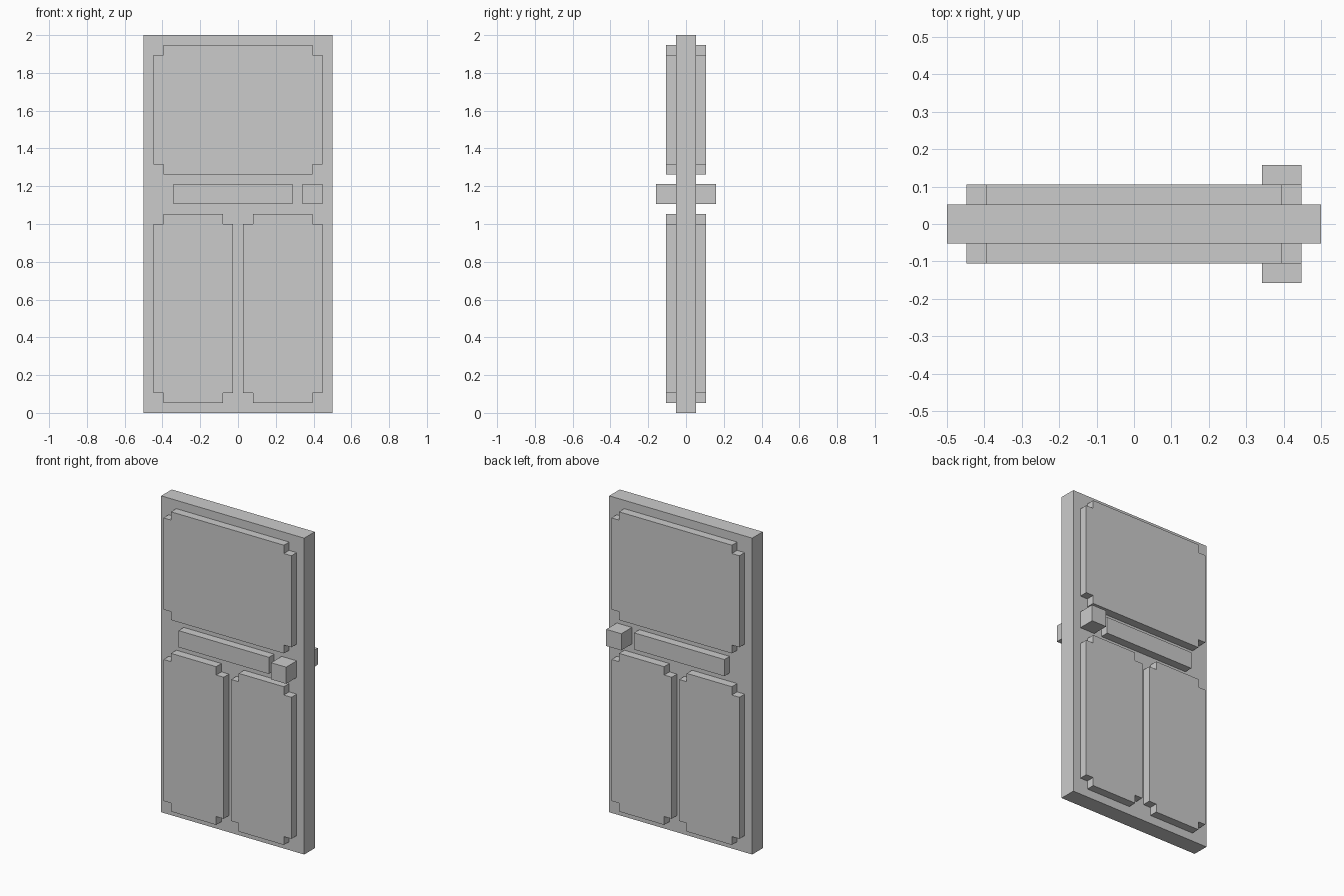
import bpy, bmesh

if "Cube" in bpy.data.objects:
    bpy.data.objects.remove(bpy.data.objects["Cube"])

U = 2 / 38  # grid unit: the door is 19 x 2 x 38 units


def add_plate(name, outline, y_front, y_back, mirror=True):
    """Extrude an x/z outline (in units) along y, optionally mirrored to the back."""
    bm = bmesh.new()
    face = bm.faces.new([bm.verts.new((x * U, y_front * U, z * U)) for x, z in outline])
    new = bmesh.ops.extrude_face_region(bm, geom=[face])["geom"]
    verts = [v for v in new if isinstance(v, bmesh.types.BMVert)]
    bmesh.ops.translate(bm, verts=verts, vec=(0, (y_back - y_front) * U, 0))
    bmesh.ops.recalc_face_normals(bm, faces=bm.faces)
    mesh = bpy.data.meshes.new(name)
    bm.to_mesh(mesh)
    bm.free()
    obj = bpy.data.objects.new(name, mesh)
    bpy.context.collection.objects.link(obj)
    if mirror:
        mod = obj.modifiers.new("both_sides", "MIRROR")
        mod.use_axis = (False, True, False)
        mod.use_mirror_merge = False
    return obj


def rect(x0, x1, z0, z1):
    return [(x0, z0), (x1, z0), (x1, z1), (x0, z1)]


def notched(x0, x1, z0, z1, n=1):
    """Rectangle with a square notch cut from every corner."""
    return [(x0 + n, z0), (x1 - n, z0), (x1 - n, z0 + n), (x1, z0 + n),
            (x1, z1 - n), (x1 - n, z1 - n), (x1 - n, z1), (x0 + n, z1),
            (x0 + n, z1 - n), (x0, z1 - n), (x0, z0 + n), (x0 + n, z0 + n)]


# Door slab
add_plate("door_slab", rect(-9.5, 9.5, 0, 38), -1, 1, mirror=False)

# Raised panels on both faces
add_plate("upper_panel", notched(-8.5, 8.5, 24, 37), -2, -1)
add_plate("lower_left_panel", notched(-8.5, -0.5, 1, 20), -2, -1)
add_plate("lower_right_panel", notched(0.5, 8.5, 1, 20), -2, -1)

# Middle rail and knob on both faces
add_plate("middle_rail", rect(-6.5, 5.5, 21, 23), -2, -1)
add_plate("door_knob", rect(6.5, 8.5, 21, 23), -3, -1)
